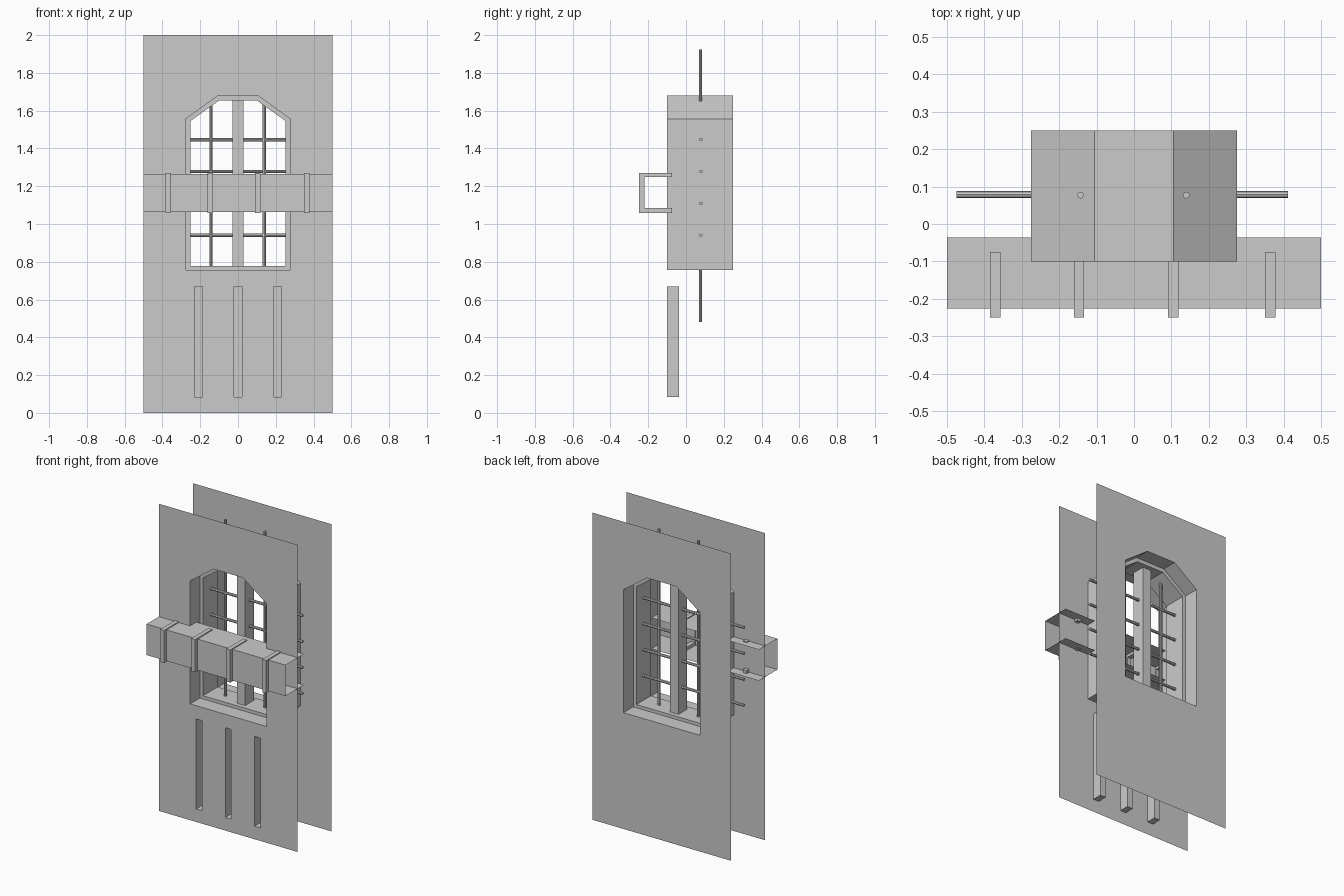
import bpy, bmesh, math
from mathutils import Matrix, Vector

cube = bpy.data.objects.get("Cube")
if cube:
    bpy.data.objects.remove(cube, do_unlink=True)

grey = bpy.data.materials.new("plain grey")
grey.use_nodes = True
grey.diffuse_color = (0.6, 0.6, 0.6, 1)
grey.node_tree.nodes["Principled BSDF"].inputs["Base Color"].default_value = grey.diffuse_color

FRONT, BACK = -0.10, 0.25


def finish(name, bm):
    mesh = bpy.data.meshes.new(name)
    bm.to_mesh(mesh)
    bm.free()
    mesh.materials.append(grey)
    obj = bpy.data.objects.new(name, mesh)
    bpy.context.collection.objects.link(obj)
    return obj


def loop(bm, pts, y):
    """Ring of vertices from (x, z) points at depth y."""
    return [bm.verts.new((x, y, z)) for x, z in pts]


def bridge(bm, a, b):
    for i in range(len(a)):
        j = (i + 1) % len(a)
        bm.faces.new((a[i], a[j], b[j], b[i]))


def rect(x0, x1, z0, z1):
    return [(x0, z0), (x1, z0), (x1, z1), (x0, z1)]


def arch(half, bottom, shoulder, flat, top):
    right = [(half, bottom), (half, shoulder), (flat, top)]
    return right + [(-x, z) for x, z in reversed(right)]


def panel(name, y, holes):
    """Thin sheet with openings."""
    bm = bmesh.new()
    for pts in [rect(-0.5, 0.5, 0, 2)] + holes:
        ring = loop(bm, pts, y)
        for i in range(len(ring)):
            bm.edges.new((ring[i - 1], ring[i]))
    bmesh.ops.triangle_fill(bm, use_beauty=True, edges=bm.edges[:],
                            normal=Vector((0, -1 if y < 0 else 1, 0)))
    bmesh.ops.dissolve_limit(bm, angle_limit=0.01, verts=bm.verts[:], edges=bm.edges[:])
    finish(name, bm)


def box(name, lo, hi):
    bm = bmesh.new()
    size = Vector(hi) - Vector(lo)
    mid = (Vector(hi) + Vector(lo)) / 2
    bmesh.ops.create_cube(bm, size=1, matrix=Matrix.Translation(mid) @ Matrix.Diagonal((*size, 1)))
    finish(name, bm)


def rod(name, start, end, radius=0.009):
    start, end = Vector(start), Vector(end)
    axis = end - start
    turn = axis.to_track_quat('Z', 'Y').to_matrix().to_4x4()
    bm = bmesh.new()
    bmesh.ops.create_cone(bm, cap_ends=True, segments=8, radius1=radius, radius2=radius,
                          depth=axis.length,
                          matrix=Matrix.Translation((start + end) / 2) @ turn)
    finish(name, bm)


def strip(name, profile, x0, x1, closed):
    """Sweep a (y, z) profile along x."""
    bm = bmesh.new()
    a, b = ([bm.verts.new((x, y, z)) for y, z in profile] for x in (x0, x1))
    if closed:
        bridge(bm, a, b)
        bm.faces.new(a)
        bm.faces.new(b)
        bmesh.ops.recalc_face_normals(bm, faces=bm.faces[:])
    else:
        for i in range(len(a) - 1):
            bm.faces.new((a[i], a[i + 1], b[i + 1], b[i]))
    finish(name, bm)


# Front and back sheets
outer = arch(0.275, 0.757, 1.557, 0.105, 1.68)
inner = arch(0.252, 0.778, 1.545, 0.098, 1.655)
slots = [rect(x - 0.021, x + 0.021, 0.085, 0.67) for x in (-0.21, 0, 0.21)]
panel("front_panel", FRONT, [outer] + slots)
panel("back_panel", BACK, [outer])

# Lining of the window opening
bm = bmesh.new()
bridge(bm, loop(bm, outer, FRONT), loop(bm, outer, BACK))
finish("window_reveal", bm)

# Raised frame halfway through the opening
bm = bmesh.new()
rings = [loop(bm, p, y) for p, y in ((outer, 0.0), (inner, 0.0), (inner, 0.15), (outer, 0.15))]
for a, b in zip(rings, rings[1:]):
    bridge(bm, a, b)
finish("window_frame", bm)

# Recessed grooves below the window
for i, pts in enumerate(slots):
    bm = bmesh.new()
    back = loop(bm, pts, -0.036)
    bridge(bm, loop(bm, pts, FRONT), back)
    bm.faces.new(back)
    finish(f"groove_{i + 1}", bm)

# Window post and bars
box("centre_post", (-0.03, 0.03, 0.77), (0.03, 0.12, 1.665))
for i, x in enumerate((-0.143, 0.14)):
    rod(f"upright_bar_{i + 1}", (x, 0.077, 0.48), (x, 0.077, 1.925))
for i in range(4):
    z = 0.94 + 0.169 * i
    rod(f"cross_bar_{i + 1}", (-0.475, 0.079, z), (0.412, 0.079, z))

# Hollow crossbeam, open at the ends and the back
strip("crossbeam", [(-0.036, 1.063), (-0.226, 1.063), (-0.226, 1.265), (-0.036, 1.265)],
      -0.5, 0.5, False)

# Straps around the beam
clasp = [(-0.075, 1.058), (-0.25, 1.058), (-0.25, 1.271), (-0.075, 1.271),
         (-0.075, 1.248), (-0.22, 1.248), (-0.22, 1.084), (-0.075, 1.084)]
for i, x in enumerate((-0.371, -0.147, 0.105, 0.364)):
    strip(f"strap_{i + 1}", clasp, x - 0.014, x + 0.014, True)
